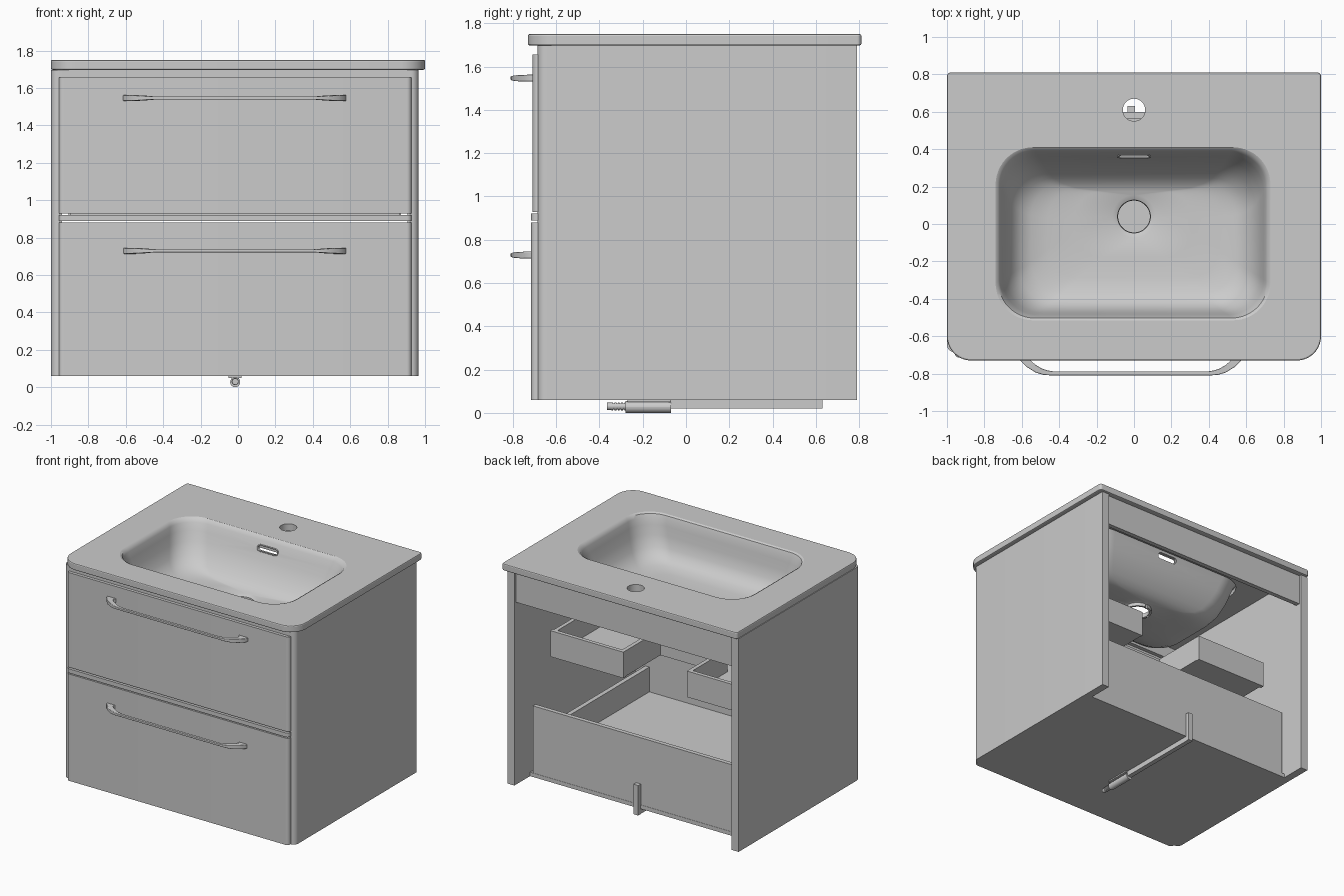
import bpy, bmesh
from math import cos, sin, pi, radians

if "Cube" in bpy.data.objects:
    bpy.data.objects.remove(bpy.data.objects["Cube"])

CX = -0.0175  # cabinet centre line


def make(name, verts, faces, angle=35):
    me = bpy.data.meshes.new(name)
    me.from_pydata(verts, [], faces)
    bm = bmesh.new()
    bm.from_mesh(me)
    if angle:
        bmesh.ops.recalc_face_normals(bm, faces=bm.faces)
    bm.to_mesh(me)
    bm.free()
    ob = bpy.data.objects.new(name, me)
    bpy.context.collection.objects.link(ob)
    smooth(ob)
    return ob


def smooth(ob):
    bpy.ops.object.select_all(action='DESELECT')
    ob.select_set(True)
    bpy.context.view_layer.objects.active = ob
    bpy.ops.object.shade_smooth_by_angle(angle=radians(35))


def rrect(x0, x1, y0, y1, radii, n=8):
    """Rounded rectangle; radii: back right, back left, front left, front right."""
    if not isinstance(radii, tuple):
        radii = (radii,) * 4
    pts = []
    for k, (x, y, sx, sy) in enumerate([(x1, y1, -1, -1), (x0, y1, 1, -1), (x0, y0, 1, 1), (x1, y0, -1, 1)]):
        r = radii[k]
        if r == 0:
            pts.append((x, y))
            continue
        for i in range(n):
            a = pi / 2 * (k + i / (n - 1))
            pts.append((x + sx * r + r * cos(a), y + sy * r + r * sin(a)))
    return pts


def prism(name, pts, z0, z1):
    n = len(pts)
    verts = [(x, y, z) for z in (z0, z1) for x, y in pts]
    faces = [tuple(range(n))[::-1], tuple(range(n, 2 * n))]
    faces += [(i, (i + 1) % n, n + (i + 1) % n, n + i) for i in range(n)]
    return make(name, verts, faces)


def box(name, x0, x1, y0, y1, z0, z1):
    return prism(name, [(x0, y0), (x1, y0), (x1, y1), (x0, y1)], z0, z1)


def apply(ob, kind, **props):
    m = ob.modifiers.new(kind.lower(), kind)
    for k, v in props.items():
        setattr(m, k, v)
    bpy.context.view_layer.objects.active = ob
    bpy.ops.object.modifier_apply(modifier=m.name)


def cut(ob, cutter):
    cutter.hide_render = True
    apply(ob, 'BOOLEAN', operation='DIFFERENCE', solver='EXACT', object=cutter)
    bpy.data.objects.remove(cutter)
    smooth(ob)


def rod(name, x, z, y0, y1, r):
    ob = prism(name, rrect(-r, r, -r, r, r, 7), y0, y1)
    ob.rotation_euler = (-pi / 2, 0, 0)
    ob.location = (x, 0, z)
    return ob


# countertop with basin opening and tap hole
top = prism("countertop", rrect(-1, 1, -0.73, 0.81, (0.02, 0.02, 0.13, 0.13), 10), 1.697, 1.75)
apply(top, 'BEVEL', width=0.008, segments=2, limit_method='ANGLE', angle_limit=radians(60))
NB = 16
cut(top, prism("basin_cutter", rrect(-0.74, 0.73, -0.515, 0.41, 0.2, NB), 1.6, 1.9))
cut(top, prism("tap_cutter", rrect(-0.06, 0.06, 0.55, 0.67, 0.06, 10), 1.6, 1.9))

# basin bowl: rounded loops lofted down to the round drain
loops = [(1.75, 0, -0.515, 0.41, 0.2), (1.742, 0.014, -0.503, 0.398, 0.195),
         (1.72, 0.025, -0.495, 0.385, 0.19), (1.67, 0.037, -0.485, 0.362, 0.19),
         (1.60, 0.055, -0.475, 0.335, 0.19), (1.52, 0.085, -0.455, 0.29, 0.19),
         (1.465, 0.13, -0.42, 0.245, 0.18), (1.435, 0.19, -0.37, 0.215, 0.17),
         (1.42, 0.28, -0.29, 0.19, 0.16), (1.412, 0.42, -0.18, 0.175, 0.15)]
rings = [[(x, y, z) for x, y in rrect(-0.74 + i, 0.73 - i, f, b, r, NB)] for z, i, f, b, r in loops]
for r, z in ((0.115, 1.408), (0.088, 1.395), (0.085, 1.36)):
    rings.append([(x, y, z) for x, y in rrect(-r, r, 0.04 - r, 0.04 + r, r, NB)])
n = 4 * NB
faces = [(k * n + i, k * n + (i + 1) % n, (k + 1) * n + (i + 1) % n, (k + 1) * n + i)
         for k in range(len(rings) - 1) for i in range(n)]
bowl = make("basin_bowl", [p for ring in rings for p in ring], faces, angle=0)
apply(bowl, 'SOLIDIFY', thickness=0.018, offset=-1)

# overflow slot and its rim
slot = rrect(-0.085, 0.085, -0.02, 0.02, 0.02, 6)
cutter = prism("slot_cutter", slot, -0.1, 0.1)
cutter.rotation_euler = (pi / 2, 0, 0)
cutter.location = (0, 0.37, 1.67)
bpy.context.view_layer.update()
cut(bowl, cutter)
cu = bpy.data.curves.new("overflow_rim", 'CURVE')
cu.dimensions = '3D'
cu.bevel_depth = 0.005
cu.bevel_resolution = 1
sp = cu.splines.new('POLY')
sp.points.add(len(slot) - 1)
for p, (x, y) in zip(sp.points, slot):
    p.co = (x, 0.362 + y * 0.4, 1.67 + y, 1)
sp.use_cyclic_u = True
bpy.context.collection.objects.link(bpy.data.objects.new("overflow_rim", cu))

# cabinet side panels with rounded front edges
prism("left_panel", rrect(-1.0, -0.94, -0.685, 0.79, (0, 0, 0.04, 0)), 0.06, 1.697)
prism("right_panel", rrect(0.905, 0.965, -0.685, 0.79, (0, 0, 0, 0.04)), 0.06, 1.697)

# rails
box("back_rail", -0.94, 0.905, 0.735, 0.77, 1.46, 1.697)
box("front_top_rail", -0.95, 0.92, -0.685, -0.65, 1.6, 1.697)

# drawer fronts and the strip between them
for name, y, z0, z1 in (("upper_drawer_front", -0.708, 0.928, 1.655),
                        ("middle_strip", -0.715, 0.888, 0.92),
                        ("lower_drawer_front", -0.715, 0.06, 0.88)):
    prism(name, rrect(-0.958, 0.928, y, -0.68, (0, 0, 0.025, 0.025)), z0, z1)

# handles: flat bowed bars, thicker at the feet
half = [(0.597, -0.705, 0.52, -0.705, 0.016), (0.59, -0.73, 0.535, -0.73, 0.016),
        (0.555, -0.765, 0.51, -0.752, 0.015), (0.51, -0.793, 0.475, -0.773, 0.013),
        (0.47, -0.806, 0.445, -0.783, 0.010), (0.42, -0.81, 0.415, -0.788, 0.008)]
bar = [(-ox, oy, -ix, iy, h) for ox, oy, ix, iy, h in half] + half[::-1]
for name, z in (("upper_handle", 1.546), ("lower_handle", 0.729)):
    verts = []
    for ox, oy, ix, iy, h in bar:
        verts += [(CX + ox, oy, z - h), (CX + ix, iy, z - h), (CX + ix, iy, z + h), (CX + ox, oy, z + h)]
    m = len(bar)
    faces = [(4 * k + j, 4 * k + (j + 1) % 4, 4 * k + 4 + (j + 1) % 4, 4 * k + 4 + j)
             for k in range(m - 1) for j in range(4)]
    handle = make(name, verts, faces + [(0, 1, 2, 3), (4 * m - 4, 4 * m - 3, 4 * m - 2, 4 * m - 1)])
    apply(handle, 'BEVEL', width=0.003, segments=2, limit_method='ANGLE', angle_limit=radians(40))

# lower drawer
box("lower_drawer_bottom", -0.94, 0.905, -0.68, 0.60, 0.06, 0.09)
box("lower_drawer_back", CX - 0.9, CX + 0.9, 0.565, 0.598, 0.09, 0.605)
box("lower_drawer_floor", CX - 0.82, CX + 0.82, -0.68, 0.565, 0.225, 0.25)
for side, s in (("left", -1), ("right", 1)):
    a, b = sorted((CX + s * 0.805, CX + s * 0.84))
    box(f"lower_drawer_{side}_side", a, b, -0.68, 0.565, 0.09, 0.44)

# upper drawer: U shape around the drain
box("upper_drawer_floor", CX - 0.88, CX + 0.88, -0.68, -0.05, 0.915, 0.94)
box("upper_drawer_notch_wall", CX - 0.27, CX + 0.27, -0.08, -0.05, 0.94, 1.11)
for side, s in (("left", -1), ("right", 1)):
    def sbox(part, u0, u1, *rest):
        a, b = sorted((CX + s * u0, CX + s * u1))
        box(f"upper_drawer_{side}_{part}", a, b, *rest)
    sbox("wing_floor", 0.27, 0.88, -0.05, 0.37, 0.915, 0.94)
    sbox("back", 0.27, 0.89, 0.37, 0.40, 0.91, 1.11)
    sbox("outer_side", 0.85, 0.88, -0.68, 0.37, 0.94, 1.11)
    sbox("inner_side", 0.27, 0.30, -0.05, 0.37, 0.94, 1.11)

# push rod and bracket under the drawer
PX = -0.015
box("rod_bar", PX - 0.018, PX + 0.018, -0.08, 0.63, 0.02, 0.06)
box("rod_post", PX - 0.02, PX + 0.02, 0.598, 0.63, 0.02, 0.25)
rod("rod_sleeve", PX, 0.027, -0.28, -0.07, 0.027)
box("sleeve_mount", PX - 0.035, PX + 0.035, -0.27, -0.07, 0.05, 0.06)
rod("rod_core", PX, 0.03, -0.35, -0.27, 0.014)
for i in range(5):
    y = -0.345 + i * 0.015
    rod(f"rod_thread_{i + 1}", PX, 0.03, y, y + 0.008, 0.019)
rod("rod_tip", PX, 0.03, -0.365, -0.345, 0.017)
